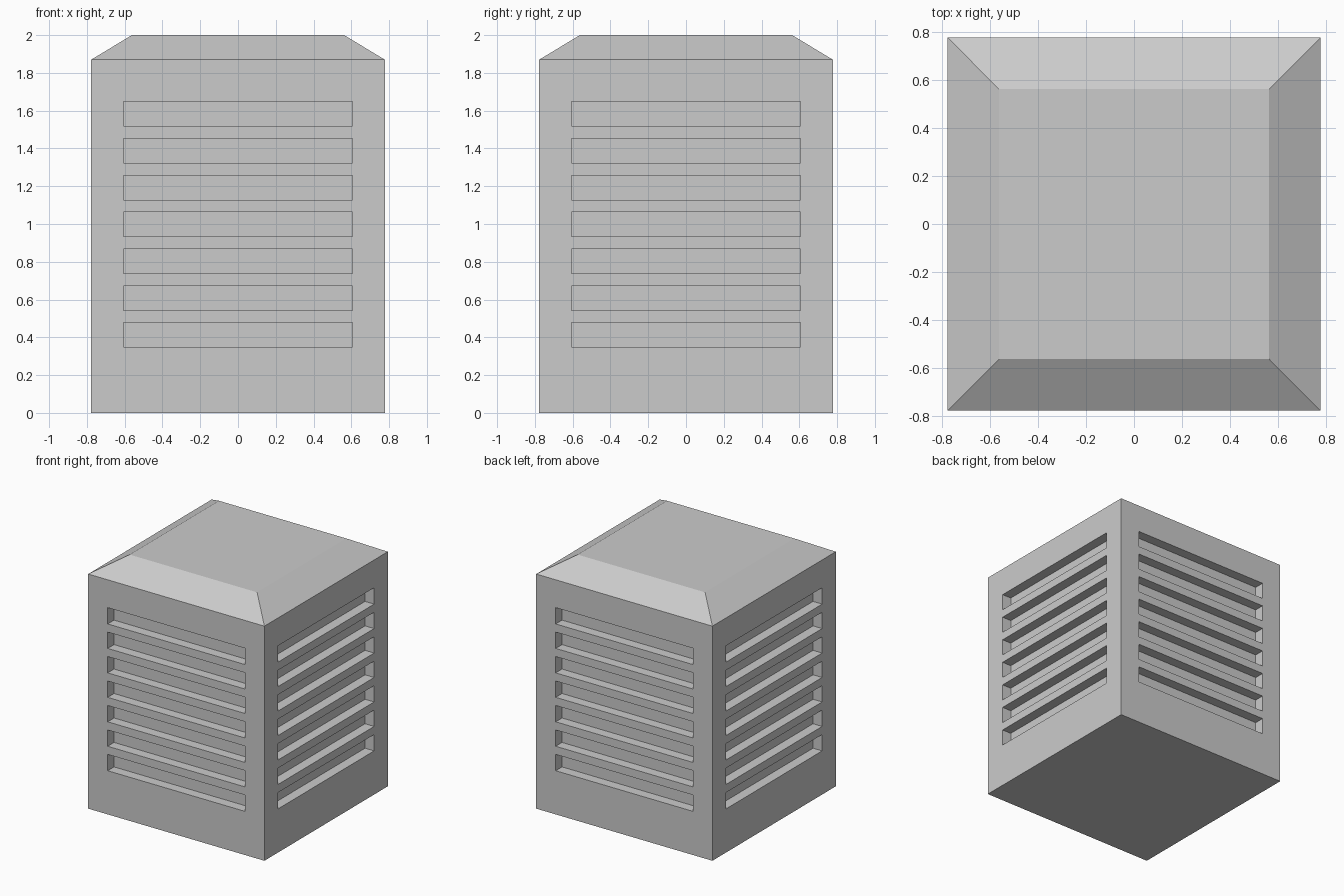
import bpy, bmesh
from mathutils import Matrix, Vector
from math import pi

if "Cube" in bpy.data.objects:
    bpy.data.objects.remove(bpy.data.objects["Cube"])

HALF, EAVE, TOP_HALF, TOP = 0.777, 1.87, 0.562, 2.0
SLOT_HALF, SLOT_H, SLOT_Z0, PITCH, DEPTH = 0.605, 0.13, 0.348, 0.195, 0.08
COUNT = 7

bm = bmesh.new()


def ring(half, z):
    return [bm.verts.new((x * half, y * half, z))
            for x, y in ((-1, -1), (1, -1), (1, 1), (-1, 1))]


def bridge(a, b):
    for i in range(4):
        j = (i + 1) % 4
        bm.faces.new((a[i], a[j], b[j], b[i]))


# Underside and chamfered lid
base, eave, lid = ring(HALF, 0), ring(HALF, EAVE), ring(TOP_HALF, TOP)
bm.faces.new(base[::-1])
bridge(eave, lid)
bm.faces.new(lid)

# Louvred walls: a grid of panels with recessed slots, repeated on four sides
xs = [-HALF, -SLOT_HALF, SLOT_HALF, HALF]
zs = [0]
for i in range(COUNT):
    z = SLOT_Z0 + i * PITCH
    zs += [z, z + SLOT_H]
zs.append(EAVE)

for side in range(4):
    turn = Matrix.Rotation(side * pi / 2, 4, 'Z')

    def quad(*pts):
        bm.faces.new([bm.verts.new(turn @ Vector(p)) for p in pts])

    for x0, x1 in zip(xs, xs[1:]):
        for k, (z0, z1) in enumerate(zip(zs, zs[1:])):
            front = [(x0, -HALF, z0), (x1, -HALF, z0),
                     (x1, -HALF, z1), (x0, -HALF, z1)]
            if x0 == -SLOT_HALF and k % 2 == 1:
                back = [(x, y + DEPTH, z) for x, y, z in front]
                quad(*back)
                for i in range(4):
                    j = (i + 1) % 4
                    quad(front[i], front[j], back[j], back[i])
            else:
                quad(*front)

bmesh.ops.remove_doubles(bm, verts=bm.verts, dist=1e-4)
bmesh.ops.recalc_face_normals(bm, faces=bm.faces)
mesh = bpy.data.meshes.new("vent_housing")
bm.to_mesh(mesh)
bm.free()
bpy.context.collection.objects.link(bpy.data.objects.new("vent_housing", mesh))
